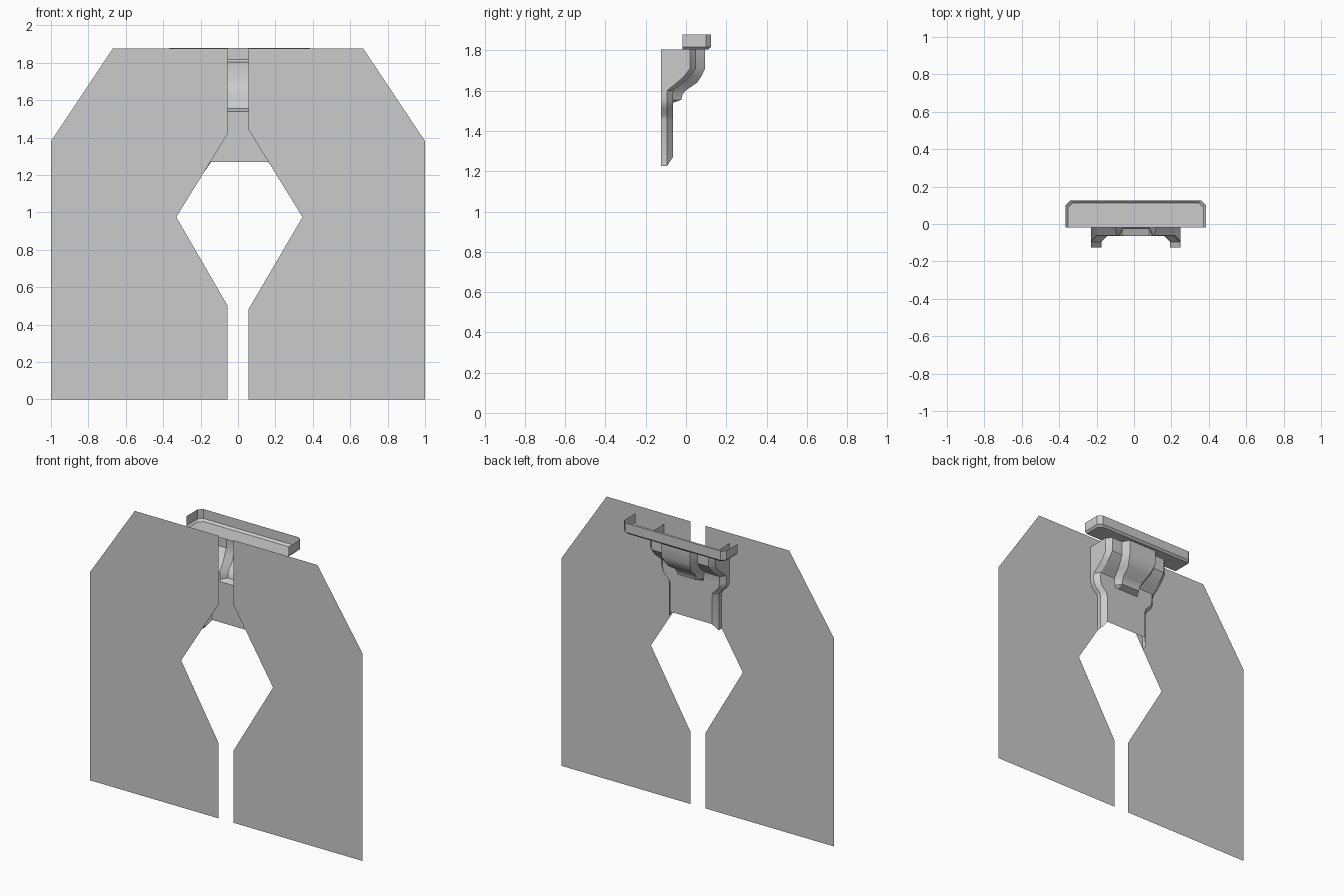
import bpy

if "Cube" in bpy.data.objects:
    bpy.data.objects.remove(bpy.data.objects["Cube"])

FRONT = -0.125   # plane of the two flat plates
CX = 0.009       # centre line of bracket and tray


def make(name, verts, faces, smooth=False):
    mesh = bpy.data.meshes.new(name)
    mesh.from_pydata(verts, [], faces)
    mesh.update()
    ob = bpy.data.objects.new(name, mesh)
    bpy.context.collection.objects.link(ob)
    if smooth:
        bpy.context.view_layer.objects.active = ob
        ob.select_set(True)
        bpy.ops.object.shade_smooth_by_angle(angle=0.5)
        ob.select_set(False)
    return ob


def loft(rows):
    n = len(rows[0])
    verts = [p for row in rows for p in row]
    faces = [(i * n + j, i * n + j + 1, (i + 1) * n + j + 1, (i + 1) * n + j)
             for i in range(len(rows) - 1) for j in range(n - 1)]
    return verts, faces


# Flat sheet plates, slightly different notches left and right
def plate(name, side, low, notch, high):
    outline = [(1, 0), (0.055, 0), (0.055, low), (notch, 0.975),
               (0.055, high), (0.055, 1.875), (0.67, 1.875), (1, 1.38)]
    verts = [(side * x, FRONT, z) for x, z in outline]
    order = tuple(range(8))
    make(name, verts, [order if side < 0 else order[::-1]])


plate("left_plate", -1, 0.50, 0.33, 1.42)
plate("right_plate", 1, 0.48, 0.345, 1.445)

# Folded bracket: side flanges, chamfered web and embossed tongue
# z, web y, flange half width, tongue depth, tongue base and crest half widths
profile = [
    (1.805, 0.050, 0.240, 0.045, 0.130, 0.105),
    (1.710, 0.050, 0.240, 0.045, 0.130, 0.105),
    (1.670, 0.020, 0.240, 0.055, 0.122, 0.095),
    (1.640, -0.015, 0.240, 0.070, 0.110, 0.085),
    (1.602, -0.062, 0.240, 0.062, 0.100, 0.075),
    (1.580, -0.065, 0.240, 0.047, 0.095, 0.070),
    (1.555, -0.065, 0.240, 0.042, 0.092, 0.068),
    (1.540, -0.065, 0.238, 0.000, 0.090, 0.066),
    (1.515, -0.065, 0.228, 0.000, 0.090, 0.066),
    (1.480, -0.065, 0.192, 0.000, 0.090, 0.066),
    (1.455, -0.065, 0.183, 0.000, 0.090, 0.066),
    (1.270, -0.065, 0.183, 0.000, 0.090, 0.066),
]
rows = []
for z, y, w, depth, base, crest in profile:
    zf = 1.225 if z == 1.270 else z
    half = [(w, FRONT, zf), (w, y - 0.03, zf), (w - 0.03, y, z),
            (base, y, z), (crest, y + depth, z)]
    rows.append([(CX - a, b, c) for a, b, c in half] +
                [(CX + a, b, c) for a, b, c in reversed(half)])
make("folded_bracket", *loft(rows), smooth=True)


# Shallow open-fronted tray on top, with cut back corners
def rim(w, back, z):
    half = [(w, -0.018), (w, back - 0.025), (w - 0.025, back)]
    return ([(CX - x, y, z) for x, y in half] +
            [(CX + x, y, z) for x, y in reversed(half)])


verts, faces = loft([rim(0.376, 0.125, 1.88), rim(0.376, 0.125, 1.818),
                     rim(0.363, 0.112, 1.805)])
faces.append(tuple(range(12, 18)))
make("top_tray", verts, faces)
